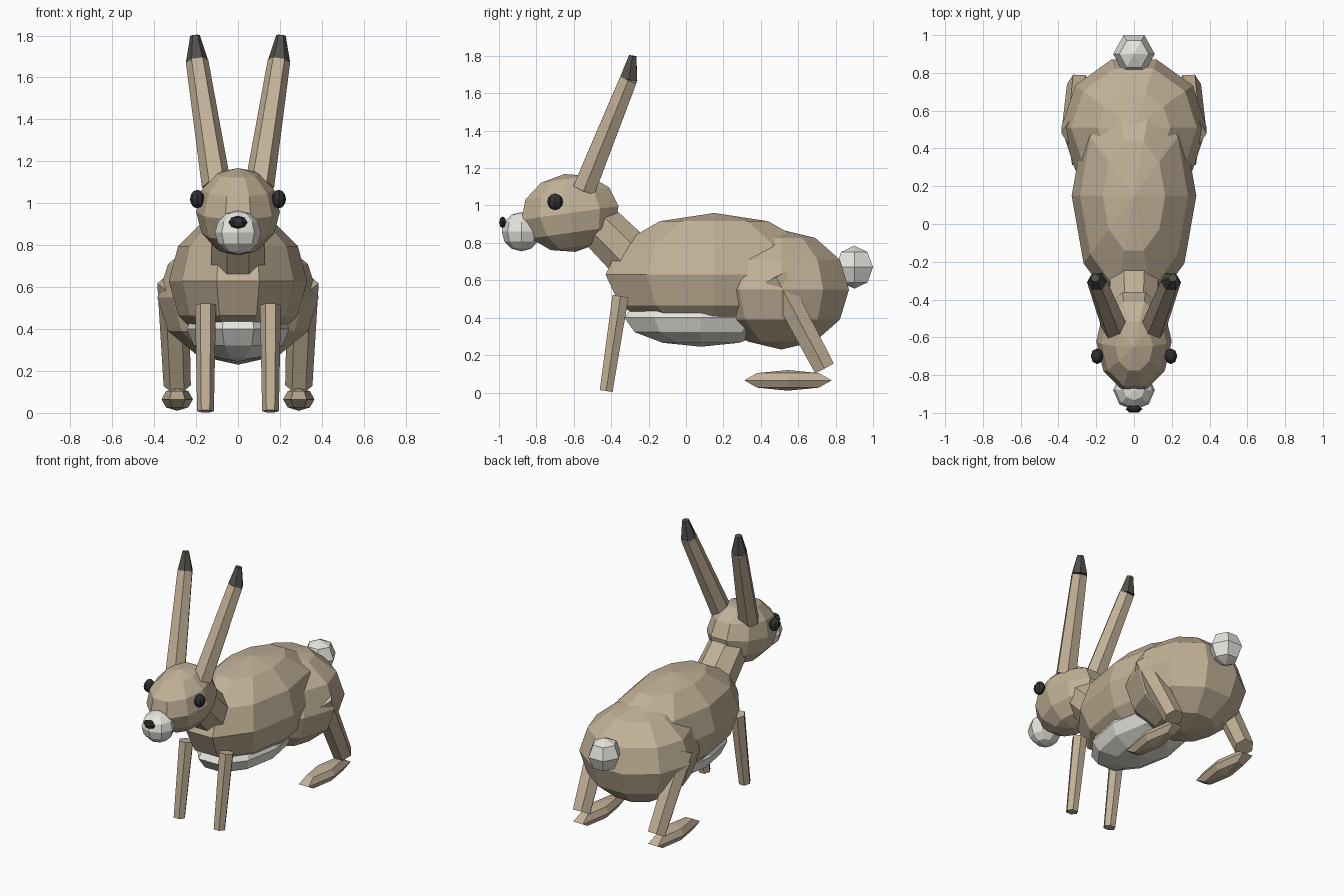
import bpy, bmesh, math
from mathutils import Matrix, Vector

if "Cube" in bpy.data.objects:
    bpy.data.objects.remove(bpy.data.objects["Cube"])


def material(name, rgb):
    m = bpy.data.materials.new(name)
    m.diffuse_color = (*rgb, 1)
    m.use_nodes = True
    m.node_tree.nodes["Principled BSDF"].inputs["Base Color"].default_value = m.diffuse_color
    return m


FUR = material("fur", (0.54, 0.44, 0.31))
PALE = material("pale_fur", (0.80, 0.78, 0.73))
TIP = material("ear_tip", (0.09, 0.08, 0.07))
DARK = material("dark", (0.03, 0.03, 0.03))


def finish(name, bm, mat):
    bmesh.ops.recalc_face_normals(bm, faces=bm.faces)
    me = bpy.data.meshes.new(name)
    bm.to_mesh(me)
    bm.free()
    me.materials.append(mat)
    ob = bpy.data.objects.new(name, me)
    bpy.context.collection.objects.link(ob)
    return ob


def ball(name, centre, radii, mat, segs=10, rings=6, tilt=0):
    """Low-poly ellipsoid with a corner on the x axis."""
    bm = bmesh.new()
    bmesh.ops.create_uvsphere(bm, u_segments=segs, v_segments=rings, radius=1)
    m = (Matrix.Translation(centre) @ Matrix.Rotation(math.radians(tilt), 4, 'X')
         @ Matrix.Diagonal((*radii, 1)) @ Matrix.Rotation(math.pi / 2, 4, 'Z'))
    bm.transform(m)
    return finish(name, bm, mat)


def limb(name, a, b, ra, rb, mat, sides=6, turn=90):
    """Tapered prism from a to b."""
    a, b = Vector(a), Vector(b)
    z = (b - a).normalized()
    x = (Vector((1, 0, 0)) - z * z.x).normalized()
    y = z.cross(x)
    frame = Matrix((x, y, z)).transposed().to_4x4()
    bm = bmesh.new()
    bmesh.ops.create_cone(bm, cap_ends=True, segments=sides,
                          radius1=ra, radius2=rb, depth=(b - a).length)
    bm.transform(Matrix.Translation((a + b) / 2) @ frame
                 @ Matrix.Rotation(math.radians(turn), 4, 'Z'))
    return finish(name, bm, mat)


# Trunk
ball("body", (0, 0.15, 0.63), (0.33, 0.61, 0.33), FUR)
ball("hips", (0, 0.51, 0.55), (0.385, 0.38, 0.32), FUR)
ball("belly", (0, 0.08, 0.40), (0.245, 0.43, 0.155), PALE)
ball("tail", (0, 0.90, 0.67), (0.11, 0.115, 0.115), PALE, 6, 4)

# Neck and head
limb("neck", (0, -0.31, 0.74), (0, -0.50, 0.93), 0.14, 0.13, FUR, 8, 22.5)
ball("head", (0, -0.62, 0.96), (0.20, 0.275, 0.21), FUR, tilt=8)
ball("muzzle", (0, -0.88, 0.86), (0.11, 0.105, 0.105), PALE, 8, 6)
ball("nose", (0, -0.98, 0.91), (0.045, 0.022, 0.031), DARK, 6, 4)

# Paired parts
for side, s in (("left", 1), ("right", -1)):
    ball(f"eye_{side}", (s * 0.195, -0.70, 1.02), (0.034, 0.042, 0.044), DARK, 8, 6)
    ear_top = (s * 0.195, -0.307, 1.675)
    limb(f"ear_{side}", (s * 0.103, -0.545, 1.085), ear_top, 0.07, 0.054, FUR)
    limb(f"ear_tip_{side}", ear_top, (s * 0.205, -0.285, 1.80), 0.054, 0.023, TIP)
    limb(f"front_leg_{side}", (s * 0.155, -0.35, 0.515), (s * 0.155, -0.427, 0.008),
         0.05, 0.04, FUR)
    limb(f"hind_leg_{side}", (s * 0.31, 0.48, 0.62), (s * 0.29, 0.74, 0.13),
         0.075, 0.065, FUR)
    ball(f"hind_foot_{side}", (s * 0.29, 0.545, 0.065), (0.075, 0.27, 0.055), FUR, 6, 4)
